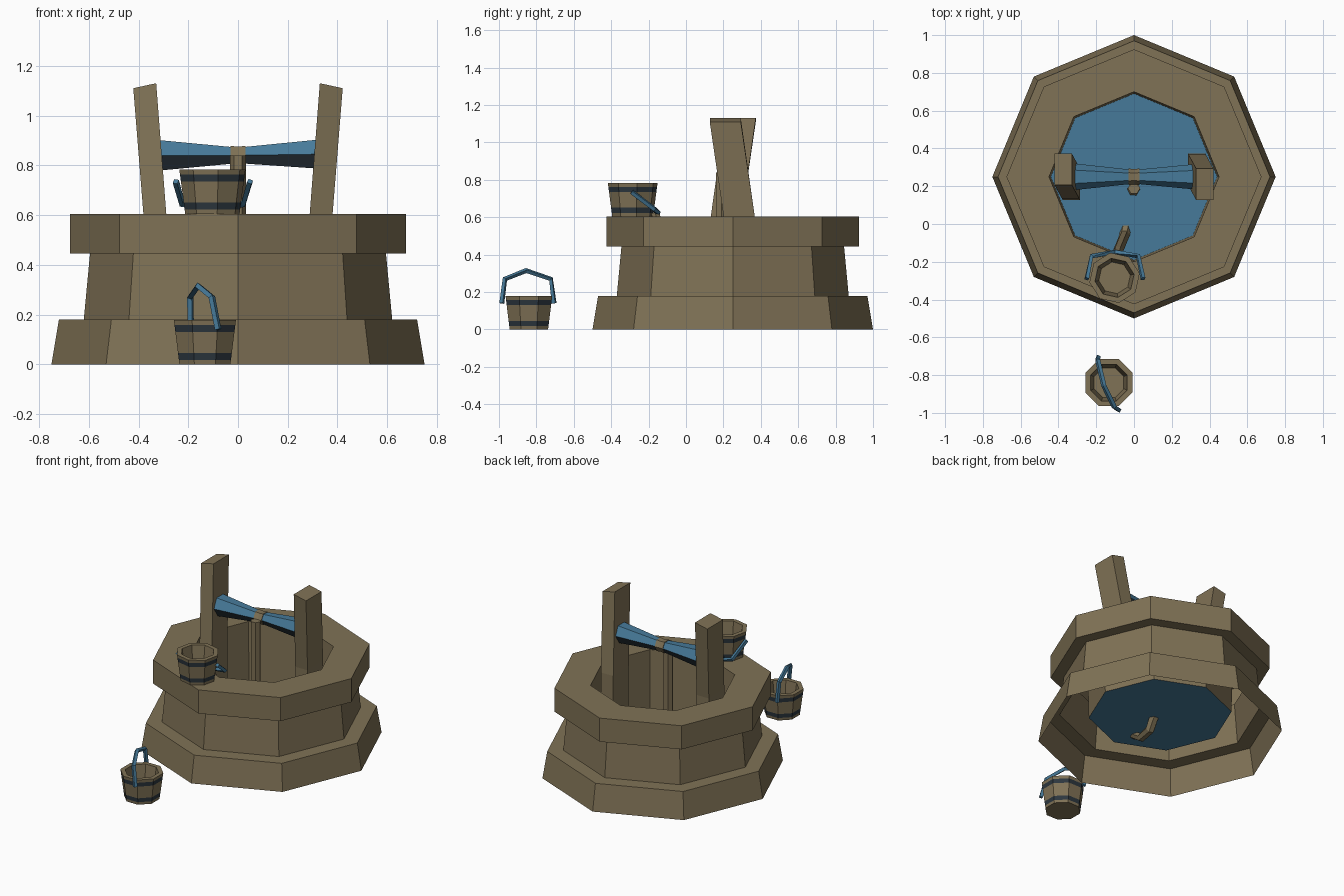
import bpy, math
from mathutils import Vector

if "Cube" in bpy.data.objects:
    bpy.data.objects.remove(bpy.data.objects["Cube"])


def material(name, rgb):
    m = bpy.data.materials.new(name)
    m.diffuse_color = (*rgb, 1)
    m.use_nodes = True
    m.node_tree.nodes["Principled BSDF"].inputs["Base Color"].default_value = m.diffuse_color
    return m


WOOD = material("tan wood", (0.215, 0.168, 0.092))
BLUE = material("water blue", (0.062, 0.195, 0.32))
DARK = material("dark iron", (0.025, 0.037, 0.048))


def loft(name, rings, mats, strips=None, cap_start=True, cap_end=True, end_mat=0):
    """Skin a list of equal rings; strips gives a material index per band of faces."""
    n = len(rings[0])
    verts = [v for r in rings for v in r]
    faces, idx = [], []
    for k in range(len(rings) - 1):
        for i in range(n):
            j = (i + 1) % n
            faces.append((k * n + i, k * n + j, (k + 1) * n + j, (k + 1) * n + i))
            idx.append(strips[k] if strips else 0)
    if cap_start:
        faces.append(tuple(reversed(range(n))))
        idx.append(0)
    if cap_end:
        faces.append(tuple(range(len(verts) - n, len(verts))))
        idx.append(end_mat)
    me = bpy.data.meshes.new(name)
    me.from_pydata([tuple(v) for v in verts], [], faces)
    for m in mats:
        me.materials.append(m)
    for p, i in zip(me.polygons, idx):
        p.material_index = i
    ob = bpy.data.objects.new(name, me)
    bpy.context.collection.objects.link(ob)
    return ob


def lathe(name, centre, profile, mats, turn=0, **kw):
    """Eight-sided turned part from (radius, z) points."""
    cx, cy, cz = centre
    angles = [turn + math.pi / 4 * i for i in range(8)]
    rings = [[(cx + r * math.cos(a), cy + r * math.sin(a), cz + z) for a in angles]
             for r, z in profile]
    return loft(name, rings, mats, **kw)


def tube(name, points, radii, sides, mats, ref=(0, 0, 1), **kw):
    """Faceted tube along a path."""
    pts = [Vector(p) for p in points]
    if not isinstance(radii, (list, tuple)):
        radii = [radii] * len(pts)
    rings = []
    for i, p in enumerate(pts):
        a, b = pts[max(i - 1, 0)], pts[min(i + 1, len(pts) - 1)]
        d = (b - a).normalized()
        u = (Vector(ref) - d * d.dot(Vector(ref))).normalized()
        v = d.cross(u)
        rings.append([p + radii[i] * (u * math.cos(t) + v * math.sin(t))
                      for t in (2 * math.pi * k / sides for k in range(sides))])
    return loft(name, rings, mats, **kw)


# well: open-bottomed stepped shell, inner shaft and water surface
lathe("well_wall", (0, 0.25, 0),
      [(0.75, 0), (0.72, 0.18), (0.62, 0.18), (0.595, 0.445), (0.675, 0.445),
       (0.675, 0.605), (0.45, 0.605), (0.44, 0.15)],
      [WOOD, BLUE], cap_start=False, end_mat=1)


# leaning posts: straight in the shaft, tilted above the rim, opposite lean on each side
def post(name, side):
    hx, hy = 0.046, 0.083
    rings = []
    for x, lean, z, slope in ((0.332, 0.04, 0.16, 0), (0.334, 0.035, 0.6, 0),
                              (0.375, -0.04, 1.12, 0.01)):
        cx, cy = side * x, 0.25 + side * lean
        rings.append([(cx + sx * hx, cy + sy * hy, z - side * sx * slope)
                      for sx, sy in ((-1, -1), (1, -1), (1, 1), (-1, 1))])
    loft(name, rings, [WOOD])


post("left_post", -1)
post("right_post", 1)

# roller: waisted hexagonal bar, dark on the underside
roller = tube("roller", [(-0.33, 0.25, 0.84), (0, 0.25, 0.84), (0.33, 0.25, 0.845)],
              [0.072, 0.036, 0.068], 6, [BLUE, DARK], ref=(0, 1, 0))
for p in roller.data.polygons:
    if p.normal.z < -0.1:
        p.material_index = 1

# rope: knot on the roller, down through the water and up to the bucket on the rim
tube("rope_knot", [(-0.03, 0.25, 0.84), (0, 0.25, 0.84), (0.03, 0.25, 0.84)],
     [0.044, 0.04, 0.044], 6, [WOOD], ref=(0, 1, 0))
tube("rope", [(0, 0.19, 0.84), (0, 0.19, 0.16), (-0.012, 0.14, 0.1), (-0.035, 0.03, 0.1),
              (-0.05, -0.06, 0.16), (-0.085, -0.145, 0.55), (-0.09, -0.165, 0.625)],
     [0.033, 0.033, 0.03, 0.028, 0.028, 0.028, 0.024], 6, [WOOD], ref=(1, 0, 0))


# buckets with two iron bands and a bent handle
def bucket(name, centre, turn, handle):
    outer = [(0.111 + 0.024 * z / 0.178, z) for z in (0, 0.018, 0.046, 0.13, 0.158, 0.178)]
    lathe(name, centre, outer + [(0.105, 0.178), (0.085, 0.04)], [WOOD, DARK], turn,
          strips=[0, 1, 0, 1, 0, 0, 0])
    tube(name + "_handle", handle, 0.014, 4, [BLUE], ref=(0.9, 0.35, 0.25))


bucket("ground_bucket", (-0.133, -0.84, 0), math.pi / 8,
       [(-0.19, -0.705, 0.14), (-0.192, -0.722, 0.27), (-0.16, -0.855, 0.315),
        (-0.105, -0.968, 0.27), (-0.08, -0.985, 0.14)])
bucket("rim_bucket", (-0.103, -0.285, 0.605), math.radians(10),
       [(-0.25, -0.29, 0.735), (-0.225, -0.17, 0.645), (-0.1, -0.148, 0.622),
        (0.022, -0.17, 0.645), (0.048, -0.29, 0.735)])
